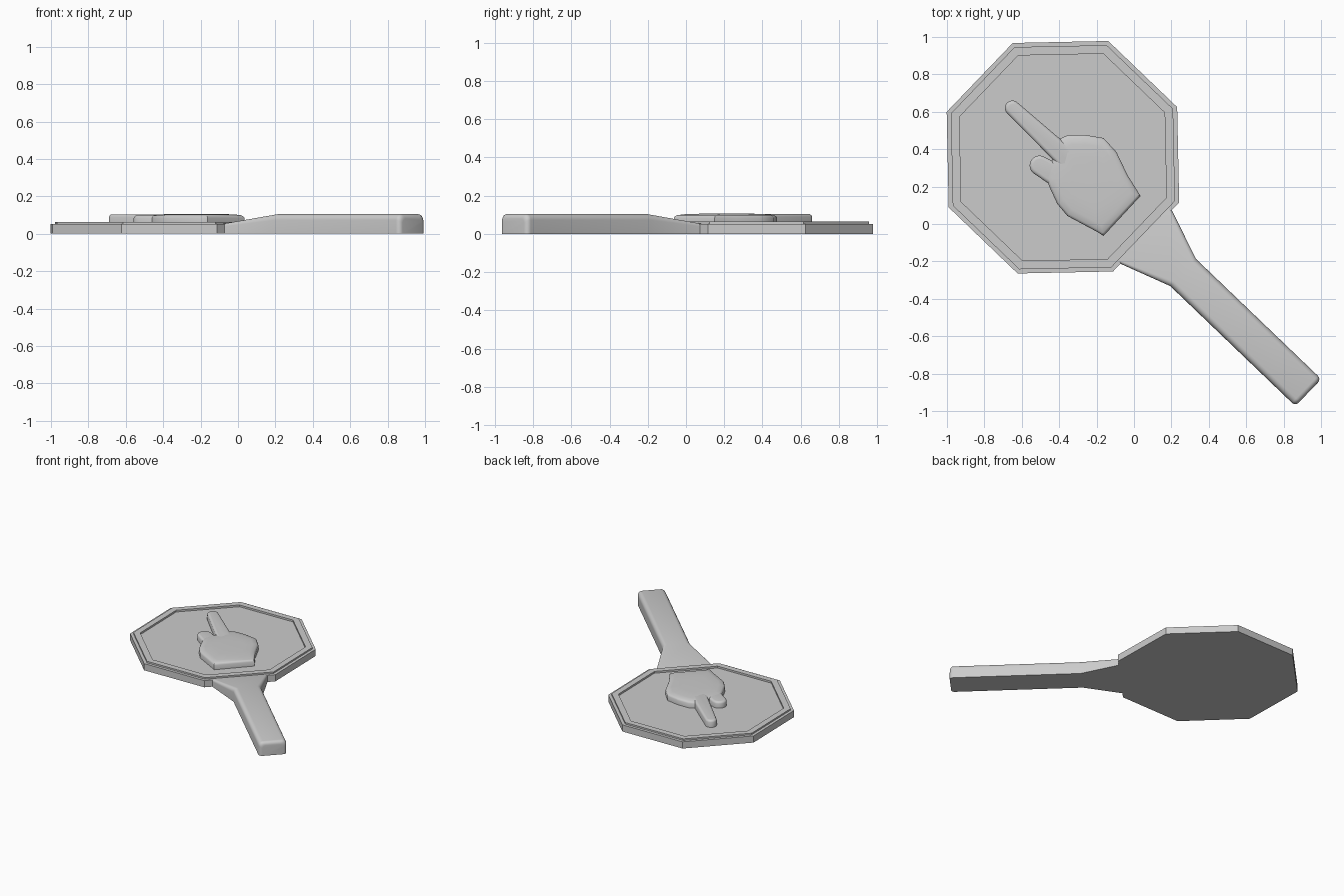
import bpy, bmesh, math
from mathutils import Vector, Matrix

cube = bpy.data.objects.get("Cube")
if cube:
    bpy.data.objects.remove(cube, do_unlink=True)

grey = bpy.data.materials.new("plain_grey")
grey.use_nodes = True
GREY = (0.6, 0.6, 0.6, 1)
grey.diffuse_color = GREY
grey.node_tree.nodes["Principled BSDF"].inputs["Base Color"].default_value = GREY

CENTRE = Vector((-0.38, 0.357, 0))
TILT = math.radians(1.2)


def loft(name, rings, smooth=None):
    """Skin a list of equal-length point rings and cap both ends."""
    bm = bmesh.new()
    rows = [[bm.verts.new(p) for p in ring] for ring in rings]
    n = len(rows[0])
    for a, b in zip(rows, rows[1:]):
        for i in range(n):
            j = (i + 1) % n
            bm.faces.new((a[i], a[j], b[j], b[i]))
    bm.faces.new(rows[0][::-1])
    bm.faces.new(rows[-1])
    bmesh.ops.recalc_face_normals(bm, faces=bm.faces)
    mesh = bpy.data.meshes.new(name)
    bm.to_mesh(mesh)
    bm.free()
    mesh.materials.append(grey)
    obj = bpy.data.objects.new(name, mesh)
    bpy.context.collection.objects.link(obj)
    if smooth:
        bpy.ops.object.select_all(action="DESELECT")
        obj.select_set(True)
        bpy.context.view_layer.objects.active = obj
        bpy.ops.object.shade_smooth_by_angle(angle=math.radians(smooth))
    return obj


def octagon(radius, z):
    angles = [TILT + math.pi / 8 + k * math.pi / 4 for k in range(8)]
    return [CENTRE + Vector((radius * math.cos(a), radius * math.sin(a), z)) for a in angles]


# Octagonal paddle with a stepped rim and a recessed face
loft("paddle_plate", [octagon(r, z) for r, z in
     ((0.667, 0), (0.667, 0.052), (0.643, 0.052), (0.643, 0.064), (0.594, 0.064), (0.594, 0.05))])

# Handle: a round-shouldered section swept from the paddle to the end
to_world = Matrix.Translation(CENTRE) @ Matrix.Rotation(TILT - math.pi / 4, 4, "Z")


def section(u, half, top, r):
    half_pts = [(half, 0)]
    for k in range(6):
        a = k * math.pi / 10
        half_pts.append((half - r + r * math.cos(a), top - r + r * math.sin(a)))
    pts = half_pts + [(-v, z) for v, z in reversed(half_pts)]
    return [to_world @ Vector((u, v, z)) for v, z in pts]


handle_rings = [section(0.597, 0.205, 0.053, 0.015), section(0.891, 0.1, 0.105, 0.032)]
for k in range(5):
    a = k * math.pi / 8
    cut = 0.025 * (1 - math.cos(a))
    handle_rings.append(section(1.793 + 0.025 * math.sin(a), 0.1 - cut, 0.105 - cut, 0.032 - cut * 0.3))
loft("handle", handle_rings, 30)


# Pointing hand in relief: domed palm, index finger and thumb
def dome(outline, middle, levels):
    return [[(middle[0] + (x - middle[0]) * s, middle[1] + (y - middle[1]) * s, z)
             for x, y in outline] for s, z in levels]


palm = [(-.41, .45), (-.355, .475), (-.265, .477), (-.163, .46), (-.094, .385), (-.035, .262),
        (.035, .15), (-.163, -.064), (-.195, -.043), (-.356, .043), (-.41, .107),
        (-.447, .187), (-.473, .25), (-.436, .348)]
loft("hand_palm", dome(palm, (-.23, .22),
     ((1, .045), (1, .084), (.98, .092), (.94, .098), (.8, .103), (.5, .106))), 40)


def digit(name, tip, base, tip_r, base_r, top):
    tip, base = Vector(tip), Vector(base)
    aim = math.atan2(*(tip - base).yx)
    rings = []
    for inset, z in ((0, 0.045), (0, top - 0.014), (0.004, top - 0.006), (0.012, top - 0.001), (0.02, top)):
        ring = []
        for centre, r, turn in ((tip, tip_r, 0), (base, base_r, math.pi)):
            for k in range(13):
                a = aim + turn - math.pi / 2 + k * math.pi / 12
                ring.append((centre.x + (r - inset) * math.cos(a),
                             centre.y + (r - inset) * math.sin(a), z))
        rings.append(ring)
    loft(name, rings, 40)


digit("hand_index_finger", (-.65, .62), (-.37, .36), .04, .056, .104)
digit("hand_thumb", (-.505, .313), (-.4, .25), .053, .06, .098)
